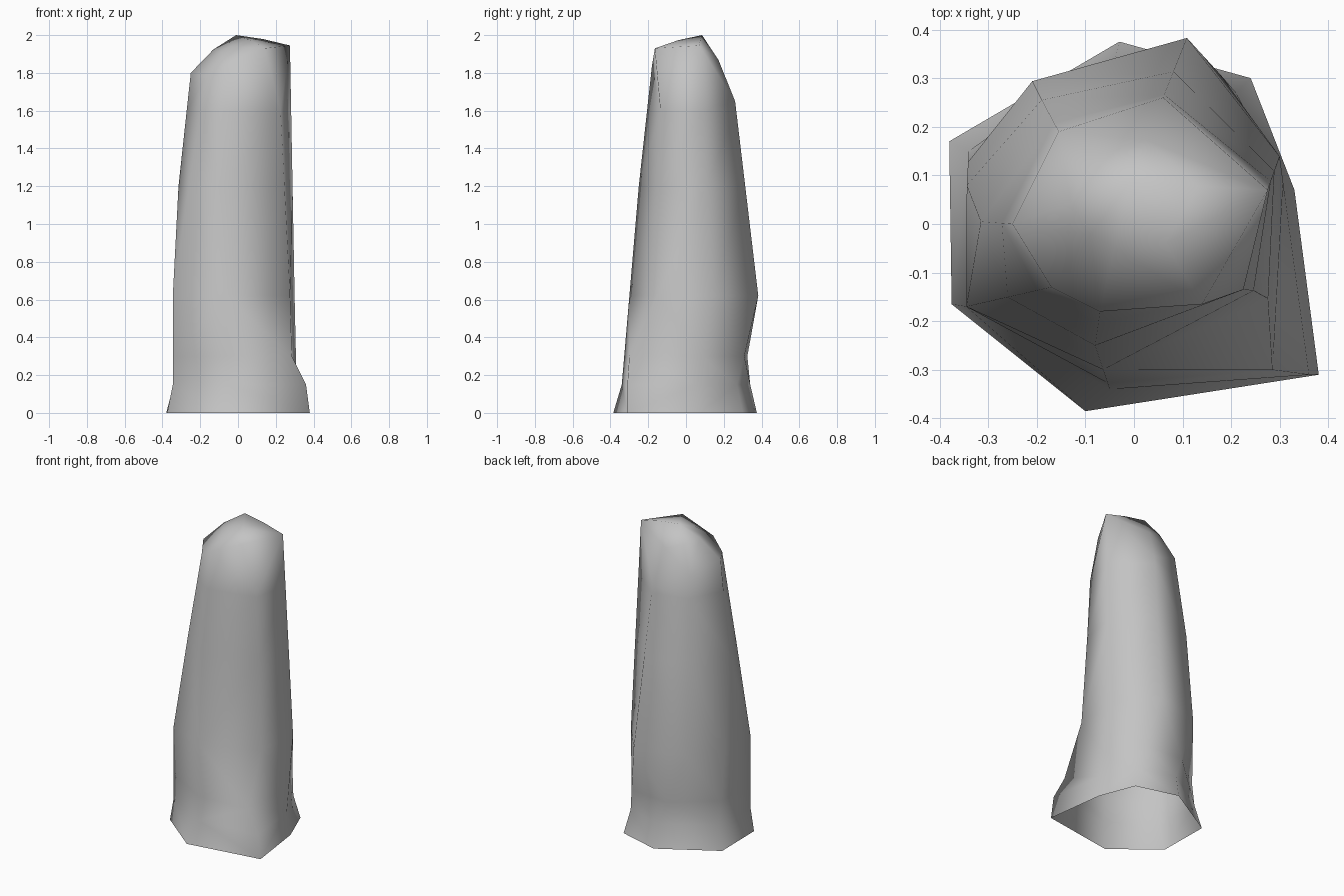
import bpy
import bmesh
from mathutils import Vector

default_cube = bpy.data.objects.get("Cube")
if default_cube:
    bpy.data.objects.remove(default_cube, do_unlink=True)

# One plain stone colour
stone = bpy.data.materials.new("grey_stone")
stone.use_nodes = True
stone_colour = (0.55, 0.55, 0.55, 1)
stone.diffuse_color = stone_colour
stone.node_tree.nodes["Principled BSDF"].inputs["Base Color"].default_value = stone_colour

# Rough vertical ridges of the pillar, each a path from foot to rim
ridges = {
    "right_back": [(-.38, .17, 0), (-.34, .15, .15), (-.345, .06, .75),
                   (-.315, .005, 1.2), (-.25, 0, 1.8)],
    "right_front": [(-.375, -.165, 0), (-.345, -.17, .15),
                    (-.345, -.17, .65), (-.17, -.13, 1.78)],
    "front": [(-.1, -.385, 0), (-.05, -.34, .15),
              (-.08, -.25, 1.2), (-.07, -.18, 1.84)],
    "left_front": [(.38, -.31, 0), (.36, -.31, .15), (.285, -.3, .3),
                   (.275, -.14, .65), (.225, -.135, 1.6), (.14, -.165, 1.93)],
    "left": [(.33, .07, 0), (.31, .06, .15), (.3, .14, .6), (.275, .07, 1.945)],
    "left_back": [(.24, .3, 0), (.21, .27, .15), (.11, .385, .6), (.06, .26, 1.65)],
    "back": [(-.03, .375, 0), (-.04, .34, .15), (-.21, .295, .6),
             (-.19, .255, 1.2), (-.155, .19, 1.75)],
}
levels = [0, .15, .3, .62, 1.2, 1.6]
apex = Vector((-.01, .085, 2))


def point_at(path, z):
    """Point on a ridge path at height z."""
    for low, high in zip(path, path[1:]):
        if z <= high[2]:
            return Vector(low).lerp(Vector(high), (z - low[2]) / (high[2] - low[2]))
    return Vector(path[-1])


def shoulder(rim):
    """Point halfway from the rim to the apex, slightly domed."""
    middle = rim.lerp(apex, .5)
    middle.z += .12 * (apex.z - rim.z)
    return middle


paths = list(ridges.values())
rims = [Vector(path[-1]) for path in paths]
rings = [[point_at(path, z) for path in paths] for z in levels]
rings += [rims, [shoulder(rim) for rim in rims]]

# Skin the rings, close the top with a fan, leave the underside open
bm = bmesh.new()
rows = [[bm.verts.new(point) for point in ring] for ring in rings]
tip = bm.verts.new(apex)
count = len(paths)
for i in range(count):
    j = (i + 1) % count
    for lower, upper in zip(rows, rows[1:]):
        bm.faces.new((lower[i], lower[j], upper[j], upper[i]))
    bm.faces.new((rows[-1][i], rows[-1][j], tip))
bmesh.ops.triangulate(bm, faces=bm.faces[:])
for face in bm.faces:
    face.smooth = True

mesh = bpy.data.meshes.new("rock_pillar")
bm.to_mesh(mesh)
bm.free()
mesh.materials.append(stone)
pillar = bpy.data.objects.new("rock_pillar", mesh)
bpy.context.collection.objects.link(pillar)
